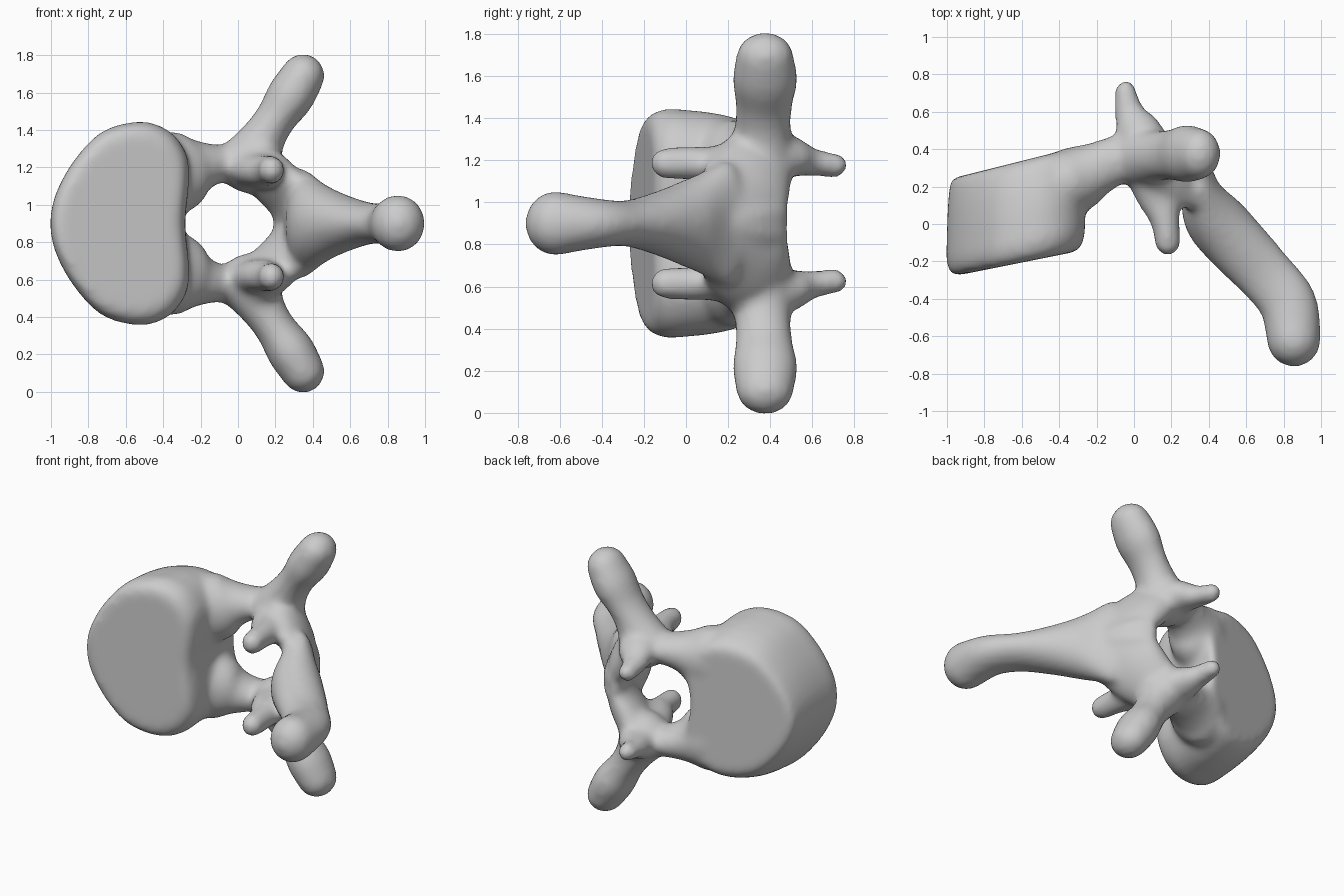
import bpy, bmesh, math
from mathutils import Vector

cube = bpy.data.objects.get("Cube")
if cube:
    bpy.data.objects.remove(cube, do_unlink=True)

MID = 0.9      # height of the mirror plane
SIDES = 24
bm = bmesh.new()


def spline(pts, steps, closed=False):
    """Catmull-Rom through tuples of any length."""
    pts = [Vector(p) for p in pts]
    n = len(pts)
    pick = (lambda i: pts[i % n]) if closed else (lambda i: pts[max(0, min(n - 1, i))])
    out = []
    for i in range(n if closed else n - 1):
        a, b, c, d = (pick(i + k) for k in (-1, 0, 1, 2))
        for s in range(steps):
            t = s / steps
            out.append((b * 2 + (c - a) * t + (a * 2 - b * 5 + c * 4 - d) * t ** 2
                        + (b * 3 - a - c * 3 + d) * t ** 3) / 2)
    if not closed:
        out.append(pts[-1])
    return out


def skin(rings):
    """Close a stack of point rings into a solid."""
    rows = [[bm.verts.new(p) for p in ring] for ring in rings]
    n = len(rows[0])
    faces = [bm.faces.new(rows[0]), bm.faces.new(rows[-1][::-1])]
    for lo, hi in zip(rows, rows[1:]):
        for i in range(n):
            j = (i + 1) % n
            faces.append(bm.faces.new((lo[i], hi[i], hi[j], lo[j])))
    bmesh.ops.recalc_face_normals(bm, faces=faces)


def limb(stations, wide, mirror=True):
    """Round-ended limb: stations are x, y, z, half width along 'wide', half thickness."""
    path = spline(stations, 5)
    centres = [Vector(p[:3]) for p in path]
    wide = Vector(wide)
    sections = []
    for i, p in enumerate(path):
        tangent = (centres[min(i + 1, len(path) - 1)] - centres[max(i - 1, 0)]).normalized()
        u = (wide - tangent * wide.dot(tangent)).normalized()
        sections.append((centres[i], tangent, u, tangent.cross(u), p[3], p[4]))

    def ring(sec, scale=1, shift=0):
        c, t, u, v, a, b = sec
        return [c + t * shift + (u * a * math.cos(w) + v * b * math.sin(w)) * scale
                for w in (math.tau * k / SIDES for k in range(SIDES))]

    caps = [math.radians(d) for d in (80, 60, 40, 20)]
    first, last = sections[0], sections[-1]
    rings = [ring(first, math.cos(w), -math.sin(w) * min(first[4:])) for w in caps]
    rings += [ring(s) for s in sections]
    rings += [ring(last, math.cos(w), math.sin(w) * min(last[4:])) for w in caps[::-1]]
    skin(rings)
    if mirror:
        skin([[Vector((p.x, p.y, 2 * MID - p.z)) for p in r] for r in rings])


# Vertebral body: kidney outline swept between two slanted end plates,
# narrowing in height towards the back (stations: depth, x scale, z scale)
half = [(-0.265, 0.23), (-0.28, 0.37), (-0.37, 0.49), (-0.52, 0.54),
        (-0.72, 0.49), (-0.87, 0.34), (-0.97, 0.16)]
outline = ([(-0.285, 0)] + half + [(-1.0, 0)] + [(x, -z) for x, z in half[::-1]])
outline = spline(outline, 5, closed=True)
centre = -0.63
rings = []
for t, sx, sz in ((0, 0.86, 0.86), (0.03, 0.94, 0.94), (0.1, 0.99, 0.99), (0.2, 1.01, 1.01),
                  (0.5, 1.0, 0.985), (0.7, 0.99, 0.95), (0.85, 0.975, 0.9),
                  (0.96, 0.95, 0.84), (1, 0.91, 0.76)):
    ring = []
    for p in outline:
        x = centre + (p.x - centre) * sx
        front, back = -0.26 + 0.2 * (x + 0.87), 0.25 + 0.25 * (x + 0.95)
        ring.append(Vector((x, front + (back - front) * t, MID + p.y * sz)))
    rings.append(ring)
skin(rings)

# Pedicles flaring from the body into the arch
limb([(-0.55, 0.12, 1.13, 0.2, 0.25), (-0.3, 0.245, 1.18, 0.175, 0.215),
      (-0.2, 0.295, 1.205, 0.145, 0.14), (-0.08, 0.345, 1.22, 0.13, 0.1),
      (0.1, 0.37, 1.22, 0.13, 0.12)], (0, 1, 0))

# Laminae: slanted plates closing the arch
limb([(0.08, 0.36, 1.23, 0.17, 0.11), (0.19, 0.31, 1.13, 0.21, 0.11),
      (0.29, 0.27, 1.02, 0.235, 0.09), (0.345, 0.265, 0.88, 0.25, 0.08)], (-0.5, 0.85, 0))

# Transverse processes with knobbed tips
limb([(0.06, 0.36, 1.22, 0.16, 0.18), (0.13, 0.365, 1.35, 0.135, 0.125),
      (0.2, 0.37, 1.46, 0.135, 0.11), (0.28, 0.375, 1.58, 0.155, 0.128),
      (0.347, 0.375, 1.69, 0.138, 0.118)], (0, 1, 0))

# Articular processes, one pair to each end
limb([(0.06, 0.4, 1.22, 0.14, 0.13), (0.02, 0.5, 1.215, 0.125, 0.1),
      (-0.025, 0.6, 1.19, 0.08, 0.067), (-0.045, 0.71, 1.175, 0.058, 0.06)], (1, 0, 0))
limb([(0.08, 0.32, 1.2, 0.15, 0.11), (0.13, 0.15, 1.18, 0.12, 0.09),
      (0.165, 0.02, 1.185, 0.08, 0.08), (0.18, -0.1, 1.185, 0.07, 0.075)], (1, 0, 0))

# Spinous process
limb([(0.345, 0.19, MID, 0.3, 0.1), (0.42, 0.04, MID, 0.225, 0.16),
      (0.56, -0.12, MID, 0.155, 0.165), (0.71, -0.28, MID, 0.11, 0.155),
      (0.825, -0.43, MID, 0.12, 0.155), (0.855, -0.62, MID, 0.155, 0.145)],
     (0, 0, 1), mirror=False)

mesh = bpy.data.meshes.new("vertebra")
bm.to_mesh(mesh)
bm.free()
vertebra = bpy.data.objects.new("vertebra", mesh)
bpy.context.collection.objects.link(vertebra)

# Fuse the parts into one soft surface
remesh = vertebra.modifiers.new("fuse", 'REMESH')
remesh.mode = 'VOXEL'
remesh.voxel_size = 0.02
remesh.use_smooth_shade = True
smooth = vertebra.modifiers.new("soften", 'SMOOTH')
smooth.factor = 0.5
smooth.iterations = 14

# Plain bone grey
grey = bpy.data.materials.new("bone grey")
grey.use_nodes = True
colour = (0.6, 0.6, 0.6, 1)
grey.diffuse_color = colour
grey.node_tree.nodes["Principled BSDF"].inputs["Base Color"].default_value = colour
mesh.materials.append(grey)
